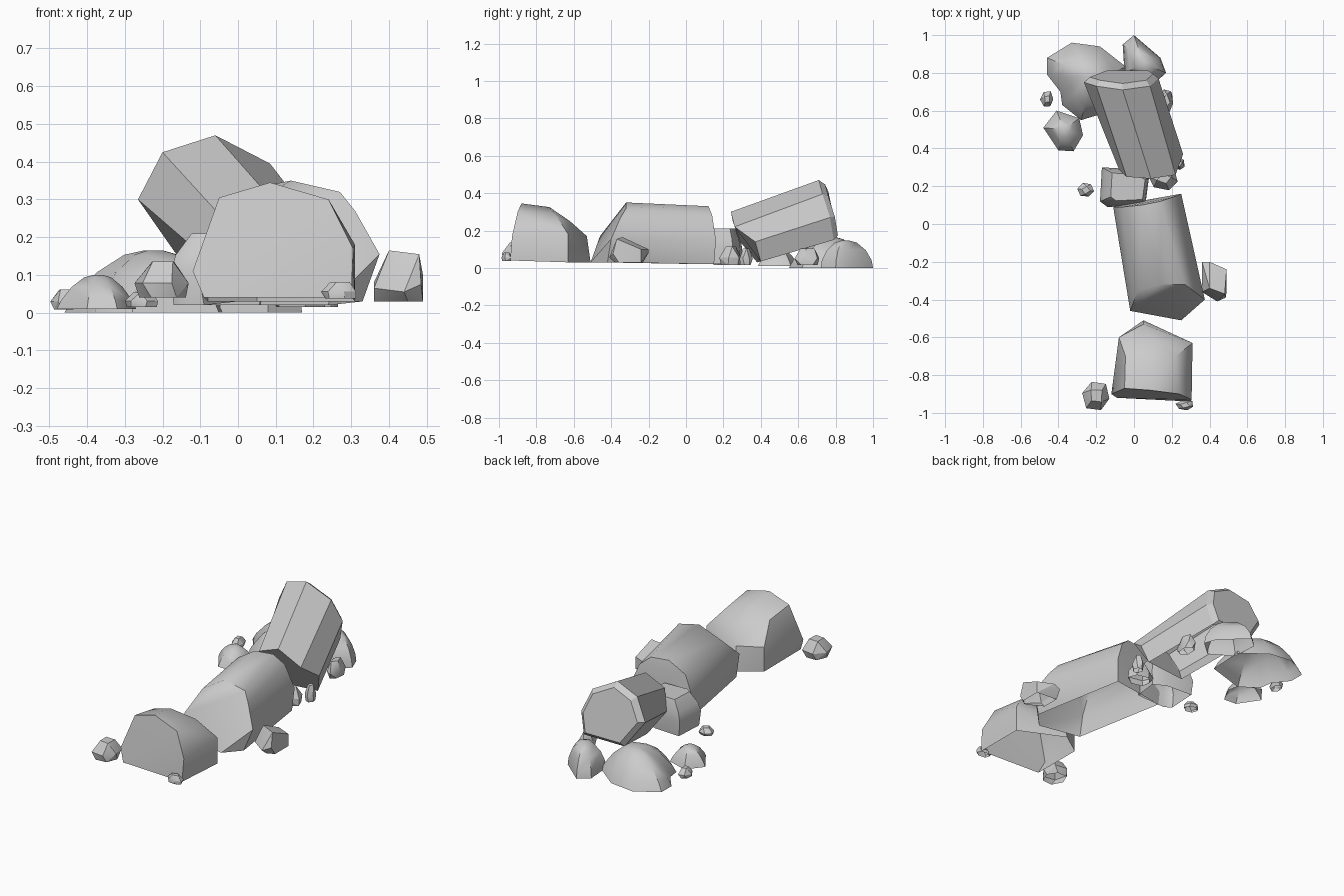
import bpy
import bmesh
import math
import random
from mathutils import Vector

cube = bpy.data.objects.get("Cube")
if cube:
    bpy.data.objects.remove(cube, do_unlink=True)

stone = bpy.data.materials.new("grey_stone")
stone.use_nodes = True
stone_colour = (0.6, 0.6, 0.6, 1)
stone.diffuse_color = stone_colour
stone.node_tree.nodes["Principled BSDF"].inputs["Base Color"].default_value = stone_colour


def finish(name, mesh_data, angle):
    """Turn a bmesh into a stone object, open on its hidden underside."""
    bmesh.ops.recalc_face_normals(mesh_data, faces=mesh_data.faces[:])
    mesh_data.normal_update()
    buried = [face for face in mesh_data.faces if face.normal.z < -0.9]
    bmesh.ops.delete(mesh_data, geom=buried, context="FACES")
    mesh = bpy.data.meshes.new(name)
    mesh_data.to_mesh(mesh)
    mesh_data.free()
    mesh.materials.append(stone)
    part = bpy.data.objects.new(name, mesh)
    bpy.context.collection.objects.link(part)
    bpy.ops.object.select_all(action="DESELECT")
    part.select_set(True)
    bpy.context.view_layer.objects.active = part
    bpy.ops.object.shade_smooth_by_angle(angle=math.radians(angle))


def loft(name, rings, angle=30):
    """Skin a stack of rings and cap both ends."""
    mesh_data = bmesh.new()
    loops = [[mesh_data.verts.new(point) for point in ring] for ring in rings]
    for lower, upper in zip(loops, loops[1:]):
        for i in range(len(lower)):
            j = (i + 1) % len(lower)
            mesh_data.faces.new((lower[i], lower[j], upper[j], upper[i]))
    mesh_data.faces.new(loops[0][::-1])
    mesh_data.faces.new(loops[-1])
    finish(name, mesh_data, angle)


def hull(name, points, angle=30):
    """Wrap a convex stone around a few corner points."""
    mesh_data = bmesh.new()
    for point in points:
        mesh_data.verts.new(point)
    result = bmesh.ops.convex_hull(mesh_data, input=mesh_data.verts[:])
    loose = [v for v in result["geom_interior"] if isinstance(v, bmesh.types.BMVert)]
    bmesh.ops.delete(mesh_data, geom=loose, context="VERTS")
    bmesh.ops.dissolve_limit(mesh_data, angle_limit=math.radians(4),
                             verts=mesh_data.verts[:], edges=mesh_data.edges[:])
    finish(name, mesh_data, angle)


def boulder(name, outline, low, high, peak, steps, angle=40):
    """Raise a ground outline into a mound that narrows towards its peak."""
    rings = []
    for scale, level in steps:
        z = low + (high - low) * level
        rings.append([(peak[0] + (x - peak[0]) * scale,
                       peak[1] + (y - peak[1]) * scale, z) for x, y in outline])
    loft(name, rings, angle)


def pebble(name, centre, size, seed):
    """Make a small chipped stone from two jittered rings and a cap."""
    chance = random.Random(seed)
    points = []
    for level, scale, count in ((-1, 0.85, 6), (-0.2, 1, 6), (1, 0.5, 4)):
        turn = chance.uniform(0, math.tau)
        for i in range(count):
            a = turn + math.tau * i / count
            reach = scale * chance.uniform(0.88, 1.1)
            offset = Vector((math.cos(a) * reach * size[0],
                             math.sin(a) * reach * size[1], level * size[2]))
            points.append(Vector(centre) + offset)
    hull(name, points, 25)


# Broken front drum, with a flat face forward and a sloping back
front_face = [(-.09, -.92, .04), (-.12, -.9, .11), (-.05, -.87, .305), (.085, -.88, .345),
              (.24, -.9, .3), (.305, -.93, .17), (.3, -.94, .04)]
front_rear = [(-.045, -.7, .28), (.08, -.73, .325), (.22, -.7, .29), (.31, -.63, .18),
              (.31, -.63, .03), (.05, -.51, .03), (.05, -.53, .17), (-.08, -.6, .17),
              (-.08, -.6, .03), (.1, -.62, .25)]
hull("front_drum", front_face + front_rear, 35)

# Middle drum, lying along the row with a slanted front break
middle_front = [(-.02, -.46, .17), (.02, -.35, .28), (.14, -.32, .35), (.27, -.32, .32),
                (.31, -.35, .27), (.375, -.4, .155), (.33, -.42, .03), (.25, -.51, .03),
                (0, -.46, .03)]
middle_back = [(-.11, .09, .13), (-.06, .09, .27), (.04, .1, .33), (.14, .12, .33),
               (.2, .14, .28), (.25, .16, .15), (.24, .15, .02), (-.09, .1, .02)]
hull("middle_drum", middle_front + middle_back, 42)

# Tilted prism drum resting on the rubble
prism_back = [(-.265, .75, .3), (-.2, .73, .425), (-.06, .71, .47), (.085, .73, .395),
              (.13, .77, .27), (.1, .79, .15), (-.16, .79, .15)]
prism_front = [(-.08, .29, .14), (-.04, .25, .25), (.09, .24, .3), (.22, .26, .22),
               (.26, .37, .14), (.23, .4, .035), (-.02, .38, .03)]
prism_tip = [Vector((-.06, .77, .31)).lerp(Vector(p), .85) + Vector((0, .025, 0))
             for p in prism_back]
loft("tilted_drum", [prism_front, prism_back, prism_tip], 20)

# Broken block between the middle and tilted drums
boulder("wedge_block", [(-.18, .12), (-.14, .09), (.06, .1), (.08, .25), (0, .29), (-.17, .3)],
        .02, .21, (.01, .2), [(.95, 0), (1, .45), (.92, .7), (.7, 1)], 45)

# Mounded rubble at the back, some rounded and some sloping
dome = [(1, 0), (.95, .28), (.74, .65), (.42, .92), (.15, 1)]
slope = [(1, 0), (.9, .25), (.64, .65), (.34, .93), (.12, 1)]
boulder("back_right_mound", [(-.46, .88), (-.33, .96), (-.18, .94), (-.04, .83), (-.05, .62),
                             (-.28, .55), (-.38, .63), (-.39, .7), (-.46, .79)],
        0, .165, (-.22, .78), slope)
boulder("back_left_mound", [(0, 1), (-.06, .95), (-.05, .8), (.08, .72), (.17, .8), (.14, .88)],
        0, .147, (.05, .85), dome)
boulder("side_mound", [(-.48, .51), (-.41, .6), (-.29, .56), (-.27, .47), (-.32, .385), (-.4, .39)],
        .01, .1, (-.37, .5), slope)

# Squared block leaning beside the middle drum
side_foot = [(.36, -.33, .03), (.45, -.38, .03), (.49, -.36, .03), (.49, -.24, .03),
             (.36, -.23, .03)]
side_top = [(.36, -.2, .08), (.4, -.2, .1), (.49, -.24, .1), (.36, -.36, .065),
            (.44, -.41, .055), (.485, -.39, .075), (.4, -.34, .165), (.48, -.37, .155)]
hull("side_block", side_foot + side_top, 20)

# Scattered chips: name, centre and half sizes
chips = [
    ("front_right_chip", (-.2, -.91, .088), (.075, .08, .048)),
    ("front_left_chip", (.27, -.96, .06), (.05, .03, .022)),
    ("inner_right_chip", (-.255, .18, .035), (.045, .04, .02)),
    ("outer_right_chip", (-.46, .66, .035), (.035, .045, .026)),
    ("back_left_chip", (.17, .65, .06), (.04, .07, .045)),
    ("wedge_left_chip", (.16, .24, .065), (.08, .06, .05)),
    ("small_left_chip", (.24, .32, .06), (.03, .035, .045)),
]
for seed, (name, centre, size) in enumerate(chips):
    pebble(name, centre, size, seed)
